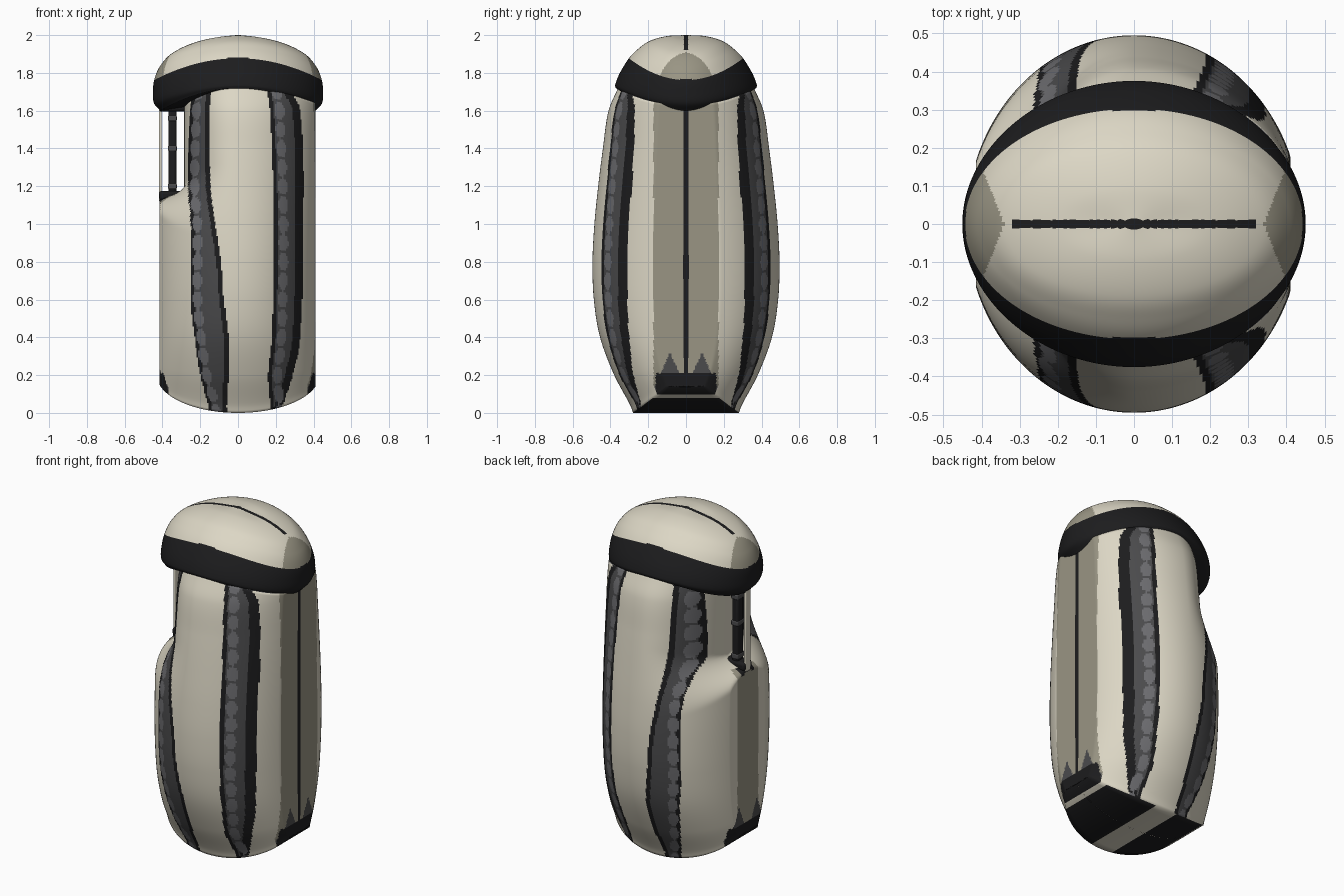
import bpy, bmesh, math

if "Cube" in bpy.data.objects:
    bpy.data.objects.remove(bpy.data.objects["Cube"])


def material(name, colour):
    m = bpy.data.materials.new(name)
    m.use_nodes = True
    m.diffuse_color = (*colour, 1)
    bsdf = m.node_tree.nodes["Principled BSDF"]
    bsdf.inputs["Base Color"].default_value = (*colour, 1)
    bsdf.inputs["Roughness"].default_value = 0.6
    return m


BEIGE, TAUPE, BLACK, GREY, DOT = range(5)
MATS = [material("beige", (0.72, 0.68, 0.56)),
        material("taupe", (0.32, 0.30, 0.23)),
        material("black", (0.012, 0.012, 0.013)),
        material("dark grey", (0.07, 0.07, 0.073)),
        material("mid grey", (0.15, 0.15, 0.16))]


def lerp_table(table, z):
    """Smooth (Catmull-Rom) lookup in rows of (key, value, ...)."""
    z = min(max(z, table[0][0]), table[-1][0])
    i = 0
    while i < len(table) - 2 and z > table[i + 1][0]:
        i += 1
    b, c = table[i], table[i + 1]
    a, d = table[max(i - 1, 0)], table[min(i + 2, len(table) - 1)]
    h = c[0] - b[0]
    t = (z - b[0]) / h
    out = []
    for k in range(1, len(b)):
        mb = (c[k] - a[k]) / (c[0] - a[0]) * h
        mc = (d[k] - b[k]) / (d[0] - b[0]) * h
        out.append((2*t**3 - 3*t*t + 1) * b[k] + (t**3 - 2*t*t + t) * mb
                   + (3*t*t - 2*t**3) * c[k] + (t**3 - t*t) * mc)
    return out


def smoothstep(lo, hi, v):
    t = min(max((v - lo) / (hi - lo), 0), 1)
    return t * t * (3 - 2 * t)


def loft(name, rings, rule, bottom, top):
    """Skin closed rings, close both ends to a point, colour faces by rule."""
    bm = bmesh.new()
    loops = [[bm.verts.new(p) for p in ring] for ring in rings]
    n = len(loops[0])
    for lo, hi in zip(loops, loops[1:]):
        for i in range(n):
            j = (i + 1) % n
            bm.faces.new((lo[i], lo[j], hi[j], hi[i]))
    for loop, tip, flip in ((loops[0], bottom, True), (loops[-1], top, False)):
        if tip is None:
            continue
        v = bm.verts.new(tip)
        for i in range(n):
            a, b = loop[i], loop[(i + 1) % n]
            bm.faces.new((b, a, v) if flip else (a, b, v))
    bm.normal_update()
    for f in bm.faces:
        f.material_index = rule(f.calc_center_median(), f.normal)
        f.smooth = True
    me = bpy.data.meshes.new(name)
    bm.to_mesh(me)
    bm.free()
    for m in MATS:
        me.materials.append(m)
    ob = bpy.data.objects.new(name, me)
    bpy.context.collection.objects.link(ob)
    return ob


# Body: depth profile over height, with flattened sides and a recess at -x
DEPTH = [(0, .28), (.04, .295), (.2, .38), (.4, .455), (.6, .488), (.8, .495),
         (1, .485), (1.2, .465), (1.4, .44), (1.6, .41), (1.72, .36)]
N = 320


def body_point(theta, z, squash=1):
    c, s = math.cos(theta), math.sin(theta)
    top = 1.63 + 0.09 * s * s
    z = z * top / 1.72 if z > 0 else 0
    a = 0.44
    if c < 0:
        a -= 0.155 * smoothstep(1.12 - 0.2 * abs(s), 1.18 + 0.15 * abs(s), z)
    x = min(max(a * c, -0.415), 0.41)
    y = lerp_table(DEPTH, z)[0] * s * squash
    rise = 0.2 * (1 - math.sqrt(1 - (x / 0.43) ** 2))
    return x, y, z + rise * max(0, 1 - z / 0.5) ** 2


# Edges of the two stripes on each face, as (height, low x, high x)
STRIPES = [
    [(0, .17, .22), (.05, .17, .24), (.2, .16, .29), (.4, .18, .33),
     (1, .19, .345), (1.6, .17, .33), (1.72, .15, .27)],
    [(0, -.15, -.06), (.05, -.16, -.06), (.2, -.2, -.05), (.4, -.23, -.05),
     (.6, -.25, -.075), (.8, -.25, -.09), (1, -.25, -.12), (1.2, -.265, -.145),
     (1.6, -.255, -.15), (1.72, -.24, -.14)]]


def body_colour(p, n):
    x, y, z = p.x, abs(p.y), p.z
    # underside
    if n.z < -0.85 and y < 0.28:
        return BEIGE if abs(x) < 0.07 else BLACK
    # side panels, base patches and seam
    if abs(x) > 0.37:
        if z < 0.21 and y < 0.16:
            return BLACK
        if z < 0.32 - 2.2 * abs(y - 0.085):
            return GREY
        if x < 0 and 1.11 < z < 1.19 and y < 0.06:
            return BLACK
        if x > 0 and y < 0.013:
            return BLACK
        if y < (0.172 if x > 0 else 0.1):
            return TAUPE
    # dotted stripes
    for k, table in enumerate(STRIPES):
        lo, hi = lerp_table(table, z)
        if not lo < x < hi:
            continue
        dx = (x - lo - (0.05 if k == 0 else 0.035)) / 0.026
        dz = ((z + 0.05) % 0.1 - 0.05) / 0.046
        if dx * dx + dz * dz < 1:
            return DOT
        edge = 0.042 if k == 0 else 0.025
        return GREY if lo + 0.02 < x < hi - edge else BLACK
    return BEIGE


angles = [2 * math.pi * (i + 0.5) / N for i in range(N)]
rings = [[body_point(t, 0, q / 6) for t in angles] for q in range(1, 6)]
rings += [[body_point(t, 1.72 * k / 130) for t in angles] for k in range(131)]
# close the underside along its centre line
rings.insert(0, [body_point(t, 0, 0.001) for t in angles])
loft("body", rings, body_colour, None, (0, 0, 1.72))

# Lid: side and front profiles share one parameter (x radius, z, y radius, z)
LID = [(0, .41, 1.6, .372, 1.72), (1, .445, 1.64, .374, 1.74),
       (2, .45, 1.70, .35, 1.80), (3, .443, 1.765, .30, 1.88),
       (4, .41, 1.84, .25, 1.93), (5, .34, 1.91, .19, 1.97),
       (6, .2, 1.97, .1, 1.995), (6.9, .01, 2, .006, 2)]
STEPS = 12


def lid_ring(u):
    rx, zx, ry, zy = lerp_table(LID, u)
    return [(rx * math.cos(t), ry * math.sin(t),
             zx + (zy - zx) * math.sin(t) ** 2) for t in angles]


def lid_colour(p, n):
    x, y = abs(p.x), abs(p.y)
    s2 = y * y / max(x * x * 0.5 + y * y, 1e-6)
    if n.z < -0.3 or p.z < 1.765 + 0.115 * s2:
        return BLACK
    if y < 0.011 and x < 0.32:
        return BLACK
    return TAUPE if x > 0.34 + 0.4 * y else BEIGE


loft("lid", [lid_ring(6.9 * k / (7 * STEPS)) for k in range(7 * STEPS + 1)],
     lid_colour, (0, 0, 1.66), (0, 0, 2))


# Handle bars in the recess
def bar(name, centre, size, colour, bevel):
    bpy.ops.mesh.primitive_cube_add(size=1, location=centre)
    ob = bpy.context.object
    ob.name = name
    ob.scale = size
    bpy.ops.object.transform_apply(location=False, rotation=False, scale=True)
    ob.data.materials.append(MATS[colour])
    mod = ob.modifiers.new("rounded", "BEVEL")
    mod.width, mod.segments = bevel, 3
    bpy.ops.object.shade_smooth_by_angle()


bar("handle_outer_bar", (-.412, 0, 1.385), (.014, .05, .53), BEIGE, .005)
bar("handle_main_bar", (-.347, 0, 1.385), (.042, .06, .53), BLACK, .012)
for i, z in enumerate((1.2, 1.4, 1.56)):
    bar(f"handle_clip_{i + 1}", (-.347, 0, z), (.046, .068, .03), GREY, .006)
for label, z in (("lower", 1.15), ("upper", 1.62)):
    bar(f"handle_{label}_mount", (-.345, 0, z), (.145, .08, .05), BLACK, .015)
